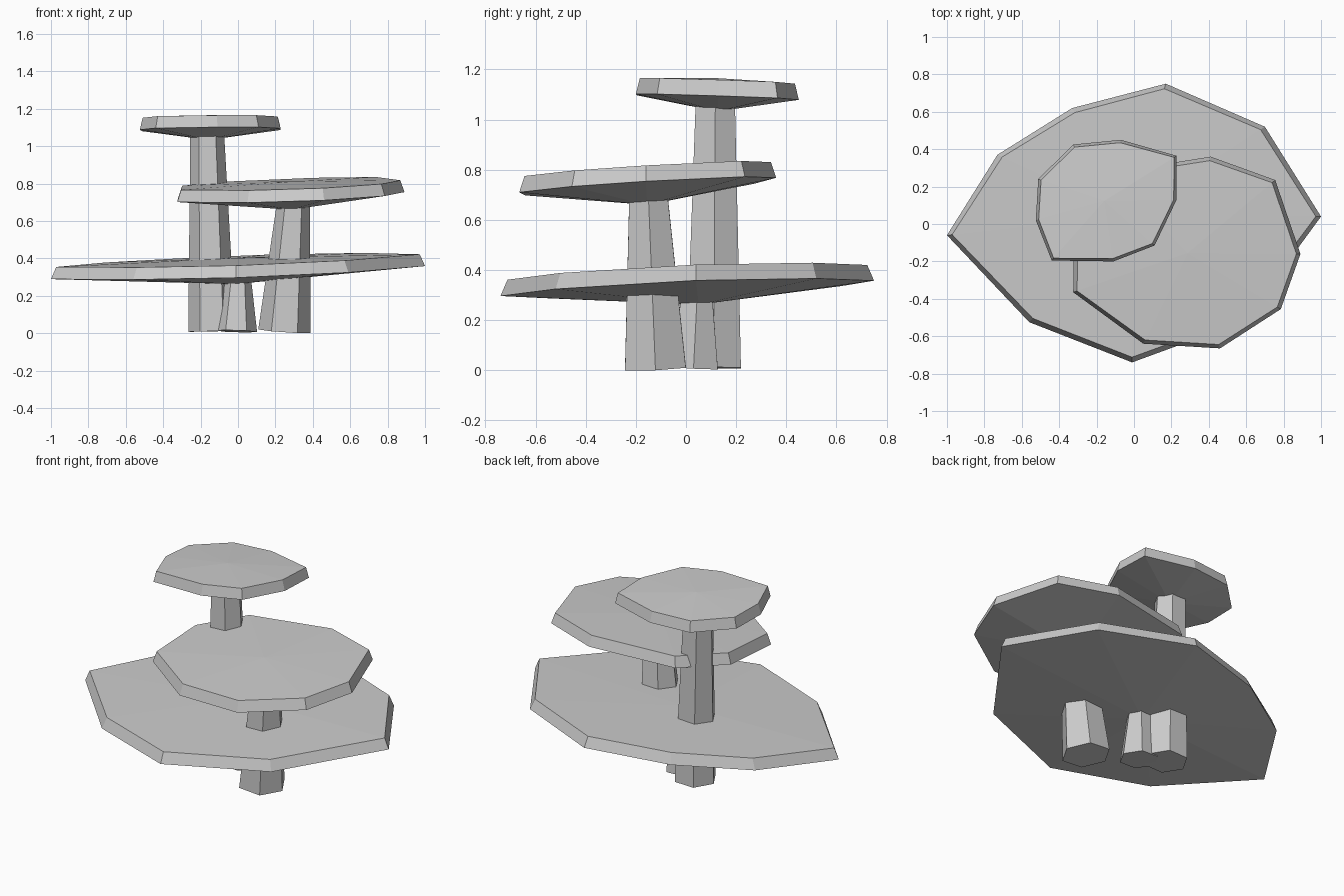
import bpy, bmesh, math
from mathutils import Vector

if "Cube" in bpy.data.objects:
    bpy.data.objects.remove(bpy.data.objects["Cube"])

grey = bpy.data.materials.new("plain_grey")
grey.diffuse_color = (0.6, 0.6, 0.6, 1)
grey.use_nodes = True
grey.node_tree.nodes["Principled BSDF"].inputs["Base Color"].default_value = grey.diffuse_color


def finish(bm, name):
    bmesh.ops.recalc_face_normals(bm, faces=bm.faces)
    me = bpy.data.meshes.new(name)
    bm.to_mesh(me)
    bm.free()
    me.materials.append(grey)
    bpy.context.collection.objects.link(bpy.data.objects.new(name, me))


def cap(name, outline, plane, under_z, thick=0.064, inset=0.022, dome=0.012):
    """Tilted nine-sided slab: shallow cone below, bevelled rim, slight dome on top."""
    a, b, c = plane                      # top rim height = a + b*x + c*y
    n = len(outline)
    cen = sum((Vector(p) for p in outline), Vector((0, 0))) / n
    bm = bmesh.new()
    low, top = [], []
    for p in outline:
        p = Vector(p)
        q = p - (p - cen).normalized() * inset
        low.append(bm.verts.new((p.x, p.y, a + b * p.x + c * p.y - thick)))
        top.append(bm.verts.new((q.x, q.y, a + b * q.x + c * q.y)))
    under = bm.verts.new((cen.x, cen.y, under_z))
    crown = bm.verts.new((cen.x, cen.y, a + b * cen.x + c * cen.y + dome))
    for i in range(n):
        j = (i + 1) % n
        bm.faces.new((low[i], low[j], top[j], top[i]))
        bm.faces.new((top[i], top[j], crown))
        bm.faces.new((low[j], low[i], under))
    finish(bm, name)


def stalk(name, base, tip, r0, r1):
    """Leaning six-sided tapered post, ends square to its axis."""
    base, tip = Vector(base), Vector(tip)
    rot = Vector((0, 0, 1)).rotation_difference(tip - base)
    bm = bmesh.new()
    rings = []
    for cen, r in ((base, r0), (tip, r1)):
        rings.append([bm.verts.new(cen + rot @ Vector(
            (r * math.cos(k * math.pi / 3), r * math.sin(k * math.pi / 3), 0)))
            for k in range(6)])
    bm.faces.new(rings[0][::-1])
    bm.faces.new(rings[1])
    for k in range(6):
        m = (k + 1) % 6
        bm.faces.new((rings[0][k], rings[0][m], rings[1][m], rings[1][k]))
    finish(bm, name)


# Three caps
cap("lower_cap", [(-1, -.06), (-.56, -.525), (-.01, -.74), (.59, -.52), (1, .04),
                  (.70, .52), (.17, .75), (-.33, .62), (-.73, .37)],
    (.388, .033, .037), .262, inset=.028)
cap("middle_cap", [(-.325, -.365), (.05, -.64), (.46, -.665), (.785, -.455), (.89, -.16),
                   (.755, .235), (.41, .36), (-.12, .275), (-.32, .02)],
    (.797, .034, .058), .66)
cap("top_cap", [(-.525, .02), (-.44, -.195), (-.11, -.2), (.11, -.115), (.228, .13),
                (.228, .365), (-.07, .45), (-.325, .425), (-.512, .24)],
    (1.16, .015, -.036), 1.033, inset=.016)

# Three stalks
stalk("lower_stalk", (-.01, .03, .01), (0, .045, .31), .112, .068)
stalk("middle_stalk", (.248, -.122, .01), (.297, -.15, .70), .14, .088)
stalk("top_stalk", (-.14, .11, .01), (-.165, .117, 1.08), .126, .09)
